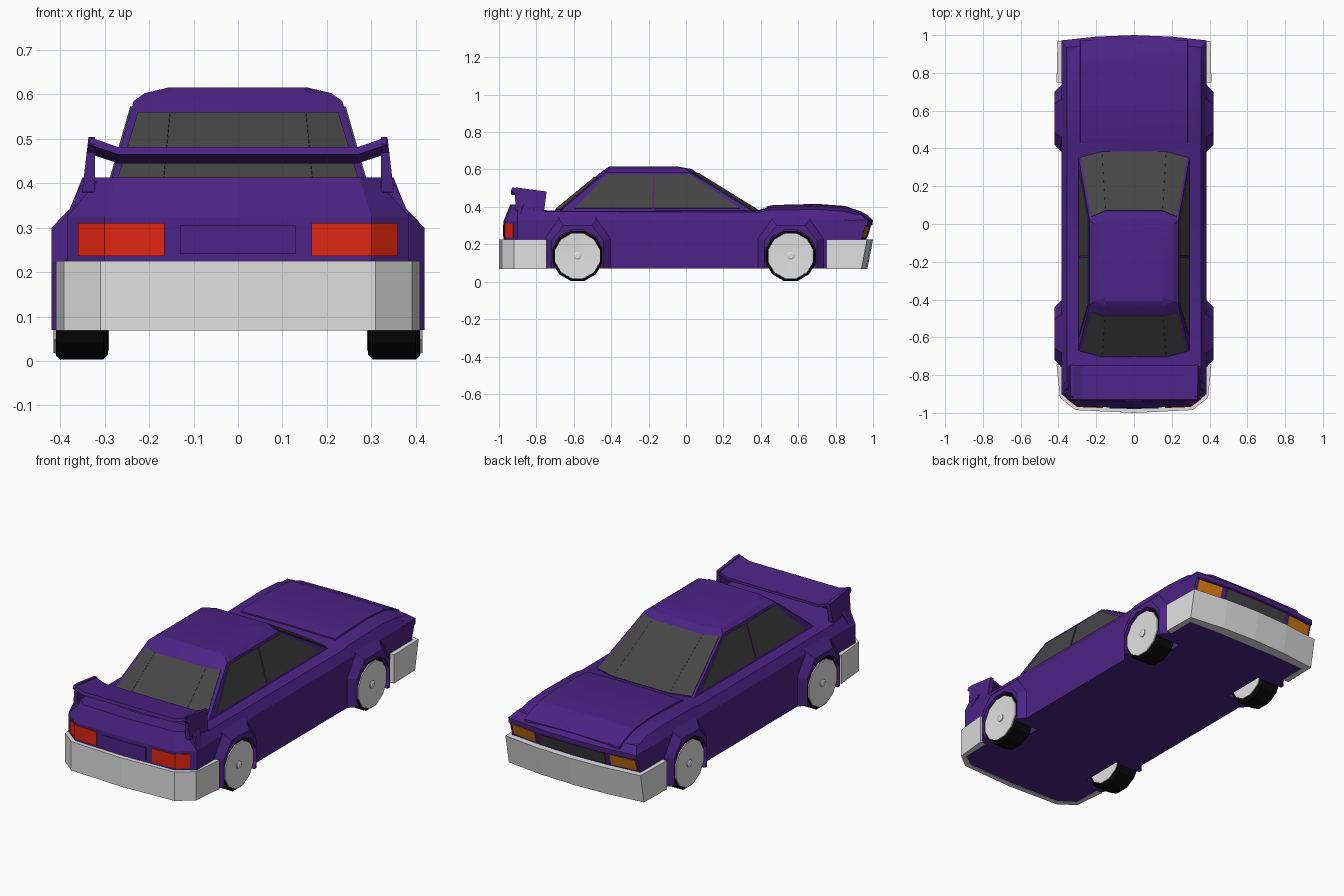
import bpy, bmesh, math
from mathutils import Vector

if "Cube" in bpy.data.objects:
    bpy.data.objects.remove(bpy.data.objects["Cube"])


def material(name, r, g, b):
    m = bpy.data.materials.new(name)
    m.diffuse_color = (r, g, b, 1)
    m.use_nodes = True
    m.node_tree.nodes["Principled BSDF"].inputs["Base Color"].default_value = m.diffuse_color
    return m


PURPLE = material("purple paint", 0.07, 0.017, 0.235)
GREY = material("light grey", 0.75, 0.75, 0.75)
BLACK = material("tyre black", 0.003, 0.003, 0.003)
GLASS = material("dark glass", 0.06, 0.06, 0.06)
RED = material("tail red", 0.75, 0.018, 0.005)
AMBER = material("amber", 0.7, 0.2, 0.006)


def loft(name, rings, mat, mirror=True, cutters=(), smooth=False):
    """Closed solid through equal-length rings, mirrored to the other side."""
    bm = bmesh.new()
    loops = [[bm.verts.new(p) for p in ring] for ring in rings]
    n = len(loops[0])
    for a, b in zip(loops, loops[1:]):
        for i in range(n):
            j = (i + 1) % n
            bm.faces.new((a[i], a[j], b[j], b[i]))
    bm.faces.new(loops[0])
    bm.faces.new(loops[-1])
    bmesh.ops.recalc_face_normals(bm, faces=bm.faces)
    mesh = bpy.data.meshes.new(name)
    bm.to_mesh(mesh)
    bm.free()
    mesh.materials.append(mat)
    ob = bpy.data.objects.new(name, mesh)
    bpy.context.collection.objects.link(ob)
    bpy.ops.object.select_all(action='DESELECT')
    bpy.context.view_layer.objects.active = ob
    ob.select_set(True)
    for c in cutters:
        mod = ob.modifiers.new("wheel well", 'BOOLEAN')
        mod.operation = 'DIFFERENCE'
        mod.object = c
        mod.solver = 'EXACT'
        bpy.ops.object.modifier_apply(modifier=mod.name)
    if mirror:
        mod = ob.modifiers.new("mirror", 'MIRROR')
        mod.use_clip = True
        bpy.ops.object.modifier_apply(modifier=mod.name)
    if smooth:
        bpy.ops.object.shade_smooth_by_angle(angle=math.radians(14))
    return ob


def stack(name, plan, layers, mat, pivot=None):
    """Plan outline repeated at heights: layers are (z, y shift, x scale)."""
    rings = []
    for z, dy, sx in layers:
        rings.append([(x * sx, y + (dy if pivot is None or y > pivot else 0), z)
                      for x, y in plan])
    return loft(name, rings, mat)


def round_part(name, y, rings, mat, mirror=True, sides=12):
    """Turned part on a crosswise axle; rings are (x, radius)."""
    angles = [2 * math.pi * (i + 0.5) / sides for i in range(sides)]
    return loft(name, [[(x, y + r * math.sin(a), 0.138 - r * math.cos(a))
                        for a in angles] for x, r in rings], mat, mirror)


AXLES = {"rear": -0.58, "front": 0.56}
wells = []
for end, y in AXLES.items():
    c = round_part(end + "_well_cutter", y, [(0.265, 0.143), (0.5, 0.143)], PURPLE, False)
    c.hide_render = True
    wells.append(c)

# main body: y, shoulder z, fender edge z, centre z
stations = [(-0.90, 0.33, 0.395, 0.413), (-0.74, 0.33, 0.375, 0.381),
            (0.39, 0.33, 0.372, 0.384), (0.44, 0.33, 0.382, 0.398),
            (0.70, 0.33, 0.386, 0.408), (0.85, 0.33, 0.376, 0.397),
            (0.94, 0.32, 0.348, 0.366)]
loft("body", [[(0, y, 0.07), (0.385, y, 0.07), (0.385, y, zs), (0.355, y, ze),
               (0.29, y, zt - 0.003), (0, y, zt)] for y, zs, ze, zt in stations],
     PURPLE, cutters=wells, smooth=True)

# raised hood panel
hood = [(0.43, 0.394), (0.47, 0.402), (0.70, 0.408), (0.85, 0.397), (0.94, 0.366), (0.975, 0.345)]
loft("hood", [[(0, y, z - 0.03), (0.29, y, z - 0.03), (0.284, y, z + 0.004), (0, y, z + 0.008)]
              for y, z in hood], PURPLE, smooth=True)

# flared wheel arches
for end, yc in AXLES.items():
    rings = []
    for x, w, zm, w2, zt in [(0.33, 0.175, 0.24, 0.10, 0.375), (0.355, 0.175, 0.24, 0.10, 0.365),
                             (0.386, 0.175, 0.23, 0.10, 0.335), (0.42, 0.14, 0.22, 0.075, 0.30)]:
        rings.append([(x, yc - w, 0.07), (x, yc - w, zm), (x, yc - w2, zt),
                      (x, yc + w2, zt), (x, yc + w, zm), (x, yc + w, 0.07)])
    loft(end + "_arch", rings, PURPLE, cutters=wells)
for c in wells:
    bpy.data.objects.remove(c)

# nose and tail
stack("nose", [(0, 0.90), (0.385, 0.90), (0.385, 0.972), (0.2, 0.992), (0, 0.999)],
      [(0.072, -0.06, 1), (0.225, -0.035, 1), (0.30, -0.012, 1), (0.303, -0.001, 1),
       (0.33, 0, 1), (0.362, -0.038, 0.93)], PURPLE)
stack("tail", [(0, -0.89), (0.385, -0.86), (0.385, -0.90), (0.30, -0.965), (0, -0.975)],
      [(0.072, 0, 1), (0.325, 0, 1), (0.413, 0.035, 0.91)], PURPLE)

# bumpers
stack("front_bumper", [(0.41, 0.75), (0.405, 0.968), (0.2, 0.992), (0, 1.0),
                       (0, 0.94), (0.19, 0.94), (0.375, 0.93), (0.375, 0.75)],
      [(0.069, -0.03, 1), (0.225, 0, 1)], GREY, pivot=0.8)
stack("rear_bumper", [(0.41, -0.745), (0.392, -0.92), (0.31, -0.985), (0, -1.0),
                      (0, -0.97), (0.29, -0.96), (0.37, -0.905), (0.375, -0.745)],
      [(0.069, 0, 1), (0.225, 0, 1)], GREY)

# lamps, grille and plate panel
stack("tail_lamp", [(0.165, -0.974), (0.301, -0.969), (0.36, -0.924),
                    (0.35, -0.915), (0.295, -0.955), (0.165, -0.96)],
      [(0.237, 0, 1), (0.311, 0, 1)], RED)
stack("plate_panel", [(0, -0.979), (0.13, -0.976), (0.13, -0.966), (0, -0.969)],
      [(0.241, 0, 1), (0.305, 0, 1)], PURPLE)
stack("headlamp", [(0.225, 0.993), (0.37, 0.978), (0.37, 0.968), (0.225, 0.983)],
      [(0.235, -0.032, 1), (0.295, -0.0135, 1)], AMBER)
stack("grille", [(0, 1.002), (0.195, 0.996), (0.195, 0.986), (0, 0.992)],
      [(0.235, -0.032, 1), (0.295, -0.0135, 1)], GLASS)

# cabin: base, gutter, roof edge, roof
base = [(0, -0.71), (0.17, -0.71), (0.295, -0.675), (0.295, 0.36), (0.17, 0.395), (0, 0.395)]
gutter = [(0, -0.455), (0.15, -0.455), (0.235, -0.43), (0.235, 0.02), (0.15, 0.055), (0, 0.055)]
edge = [(0, -0.43), (0.15, -0.43), (0.21, -0.41), (0.21, 0.0), (0.15, 0.03), (0, 0.03)]
roof = [(0, -0.41), (0.15, -0.41), (0.155, -0.39), (0.155, -0.06), (0.15, -0.05), (0, -0.05)]
levels = [(base, 0.375), (gutter, 0.585), (edge, 0.603), (roof, 0.616)]
loft("cabin", [[(x, y, z) for x, y in ring] for ring, z in levels], PURPLE, smooth=True)


def pane(name, i, corners):
    """Glass plate on cabin wall i; corners are (along, up) fractions."""
    a, b = (Vector((*base[k], 0.375)) for k in (i, i + 1))
    d, c = (Vector((*gutter[k], 0.585)) for k in (i, i + 1))
    pts = [a.lerp(b, u).lerp(d.lerp(c, u), v) for u, v in corners]
    n = (b - a).cross(d - a).normalized()
    loft(name, [[p + n * o for p in pts] for o in (-0.004, 0.004)], GLASS)


pane("rear_glass", 0, [(0, 0.05), (1, 0.05), (1, 0.87), (0, 0.87)])
pane("rear_glass_corner", 1, [(0, 0.05), (0.88, 0.05), (0.8, 0.87), (0, 0.87)])
pane("rear_side_window", 2, [(0.06, 0.08), (0.48, 0.08), (0.557, 0.94), (0.05, 0.94)])
pane("front_side_window", 2, [(0.49, 0.08), (0.955, 0.08), (0.96, 0.94), (0.572, 0.94)])
pane("windshield_corner", 3, [(0.1, 0.04), (1, 0.04), (1, 0.96), (0.13, 0.96)])
pane("windshield", 4, [(0, 0.04), (1, 0.04), (1, 0.96), (0, 0.96)])

# spoiler blade with upturned tips, and its end posts
loft("spoiler_blade", [[(x, -0.935, z - 0.017), (x, -0.93, z), (x, -0.75, z - 0.022),
                        (x, -0.75, z - 0.037)]
                       for x, z in [(0, 0.482), (0.27, 0.482), (0.335, 0.504)]], PURPLE)
side = [(-0.91, 0.38), (-0.915, 0.47), (-0.935, 0.488), (-0.91, 0.504), (-0.745, 0.482), (-0.76, 0.37)]
loft("spoiler_post", [[(x + t * (0.5 - z) / 0.12, y, z) for y, z in side]
                      for x, t in [(0.322, 0), (0.337, 0.014)]], PURPLE)

# wheels
for end, y in AXLES.items():
    round_part(end + "_tyre", y, [(0.293, 0.128), (0.303, 0.139), (0.40, 0.139), (0.41, 0.13)], BLACK)
    round_part(end + "_rim", y, [(0.290, 0.118), (0.405, 0.126), (0.415, 0.124), (0.4115, 0.022)], GREY)
    round_part(end + "_hub", y, [(0.405, 0.021), (0.416, 0.021), (0.42, 0.013)], GREY)
